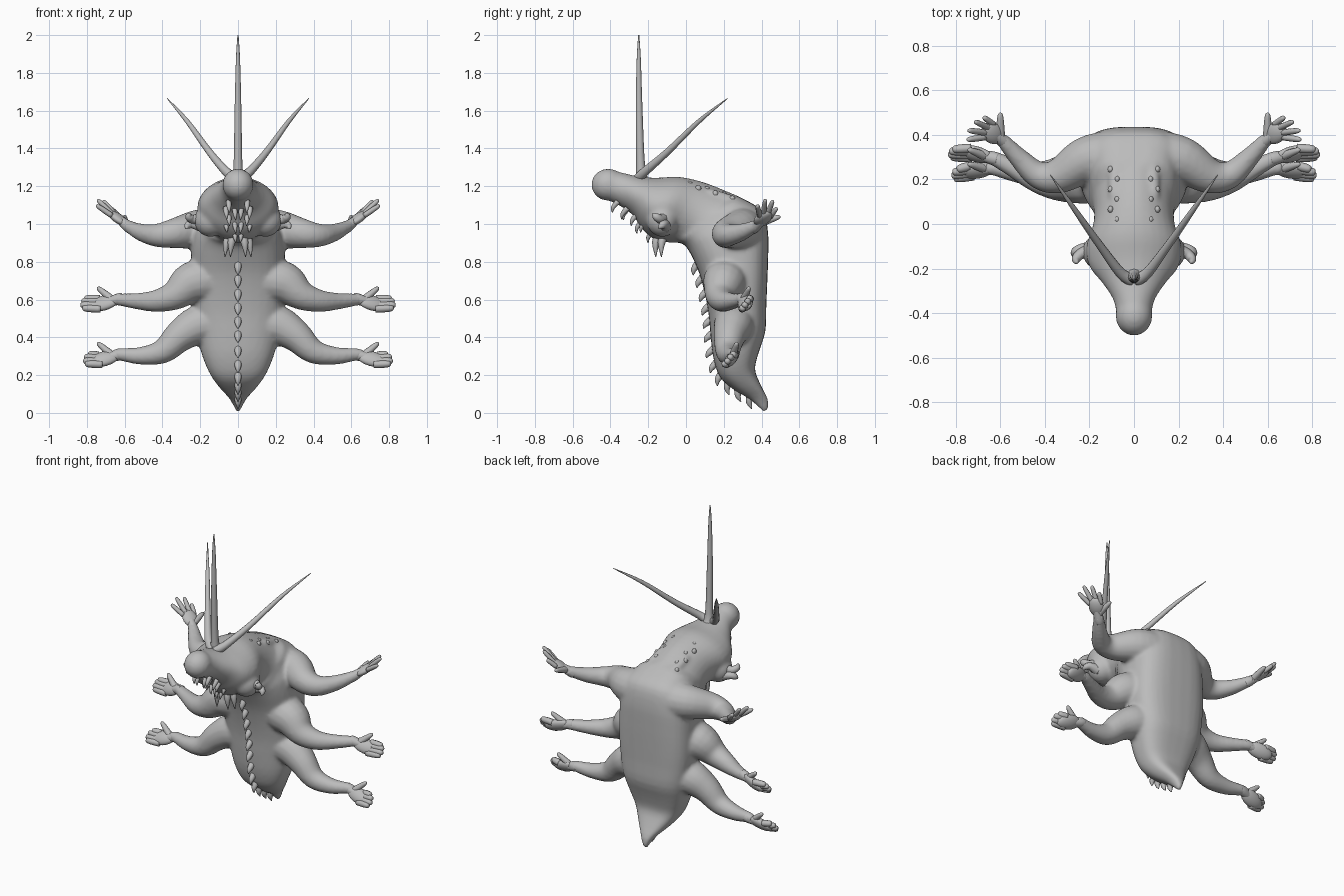
import bpy, bmesh, math
from mathutils import Vector, Matrix

if "Cube" in bpy.data.objects:
    bpy.data.objects.remove(bpy.data.objects["Cube"])

skin = bpy.data.materials.new("grey_skin")
skin.use_nodes = True
GREY = (0.5, 0.5, 0.5, 1)
skin.diffuse_color = GREY
skin.node_tree.nodes["Principled BSDF"].inputs["Base Color"].default_value = GREY


def smooth_path(keys, steps):
    """Catmull-Rom resampling of tuples of any length."""
    out = []
    for i in range(len(keys) - 1):
        a, b, c, d = (keys[max(i - 1, 0)], keys[i], keys[i + 1], keys[min(i + 2, len(keys) - 1)])
        for s in range(steps):
            t = s / steps
            out.append([q + t * (r - p) / 2 + t * t * (p - 2.5 * q + 2 * r - w / 2)
                        + t ** 3 * (1.5 * (q - r) + (w - p) / 2)
                        for p, q, r, w in zip(a, b, c, d)])
    return out + [list(keys[-1])]


def loft(bm, rings):
    rows = [[bm.verts.new(p) for p in ring] for ring in rings]
    n = len(rows[0])
    for a, b in zip(rows, rows[1:]):
        for i in range(n):
            bm.faces.new((a[i], a[(i + 1) % n], b[(i + 1) % n], b[i]))
    bm.faces.new(rows[0][::-1])
    bm.faces.new(rows[-1])


def tube(bm, keys, sides=12, steps=4, side=1):
    """Round limb through (x, y, z, radius) keys."""
    pts = smooth_path(keys, steps)
    pos = [Vector((p[0] * side, p[1], p[2])) for p in pts]
    whole = (pos[-1] - pos[0]).normalized()
    ref = min((Vector((1, 0, 0)), Vector((0, 1, 0)), Vector((0, 0, 1))), key=lambda v: abs(v.dot(whole)))
    rings = []
    for i, p in enumerate(pos):
        t = pos[min(i + 1, len(pos) - 1)] - pos[max(i - 1, 0)]
        u = t.cross(ref).normalized()
        v = t.cross(u).normalized()
        r = max(pts[i][3], 0.001)
        rings.append([p + r * (u * math.cos(k) + v * math.sin(k))
                      for k in (2 * math.pi * j / sides for j in range(sides))])
    loft(bm, rings)


def ball(bm, centre, size, rot=Matrix()):
    bmesh.ops.create_uvsphere(bm, u_segments=20, v_segments=12, radius=1,
                              matrix=Matrix.Translation(centre) @ rot @ Matrix.Diagonal((*size, 1)))


def finish(name, bm, mirror=False):
    bmesh.ops.recalc_face_normals(bm, faces=bm.faces)
    for f in bm.faces:
        f.smooth = True
    mesh = bpy.data.meshes.new(name)
    bm.to_mesh(mesh)
    bm.free()
    mesh.materials.append(skin)
    ob = bpy.data.objects.new(name, mesh)
    bpy.context.collection.objects.link(ob)
    if mirror:
        ob.modifiers.new("mirror", "MIRROR")
    return ob


# Trunk sections from tail to face: front y, front z, back y, back z, half width
TRUNK = [
    (.415, .0, .44, .03, .012), (.34, .07, .43, .08, .045), (.25, .125, .395, .15, .1),
    (.18, .19, .365, .23, .15), (.145, .29, .385, .32, .19), (.13, .41, .42, .43, .22),
    (.12, .52, .425, .56, .24), (.1, .63, .43, .68, .25), (.07, .74, .435, .82, .25),
    (.03, .83, .435, .95, .245), (0, .88, .41, 1.06, .23), (-.03, .9, .33, 1.12, .2),
    (-.07, .9, .2, 1.18, .18), (-.11, .905, .08, 1.225, .185), (-.17, .92, -.04, 1.25, .215),
    (-.23, .97, -.15, 1.245, .2), (-.28, 1.045, -.24, 1.25, .145), (-.34, 1.09, -.33, 1.27, .095),
    (-.4, 1.12, -.39, 1.285, .08)]
# Arm keys: x, y, z, radius
UPPER_ARM = [(.12, .3, .97, .12), (.22, .285, .97, .105), (.34, .215, .95, .08),
             (.43, .22, .94, .062), (.51, .29, .955, .047), (.575, .36, .985, .034), (.6, .385, 1.0, .03)]
MIDDLE_ARM = [(.14, .22, .71, .12), (.25, .2, .685, .112), (.34, .18, .62, .078),
              (.44, .2, .592, .058), (.54, .25, .592, .043), (.63, .295, .6, .033), (.66, .3, .595, .03)]
LOWER_ARM = [(.12, .26, .48, .11), (.22, .25, .46, .105), (.31, .23, .405, .085),
             (.4, .22, .325, .065), (.52, .23, .302, .047), (.63, .25, .31, .033), (.66, .25, .3, .03)]

# Body: trunk, head and arms fused into one soft skin
bm = bmesh.new()
sections = []
for yf, zf, yb, zb, w in smooth_path(TRUNK, 3):
    mid = Vector((0, (yf + yb) / 2, (zf + zb) / 2))
    half = Vector((0, (yb - yf) / 2, (zb - zf) / 2))
    ring = []
    for j in range(32):
        c, s = math.cos(math.tau * j / 32), math.sin(math.tau * j / 32)
        # broad flat back, rounder belly and hood
        power = 1.05 if yf < -.05 else .68 if s > 0 else .8
        ring.append(mid + Vector((w * math.copysign(abs(c) ** power, c), 0, 0))
                    + half * math.copysign(abs(s) ** power, s))
    sections.append(ring)
loft(bm, sections)
ball(bm, (0, -.412, 1.208), (.083, .09, .085))
for side in (1, -1):
    for arm in (UPPER_ARM, MIDDLE_ARM, LOWER_ARM):
        tube(bm, arm, 16, 4, side)
    # cheeks and nape ridges
    ball(bm, (side * .145, -.125, 1.02), (.088, .085, .088))
    tube(bm, [(.09, .12, 1.165, .025), (.085, .22, 1.13, .03), (.075, .33, 1.09, .025)], 10, 4, side)
body = finish("body", bm)
fuse = body.modifiers.new("fuse", "REMESH")
fuse.mode = "VOXEL"
fuse.voxel_size = .011
fuse.use_smooth_shade = True
soft = body.modifiers.new("soften", "SMOOTH")
soft.factor, soft.iterations = .5, 8


def hand(name, wrist, palm, tips, thumb, size, finger):
    """Flat palm with four fingers fanned toward the tips and one thumb."""
    bm = bmesh.new()
    wrist, palm, thumb = Vector(wrist), Vector(palm), Vector(thumb)
    tips = [Vector(t) for t in tips]
    along = (palm - wrist).normalized()
    across = tips[-1] - tips[0]
    across = (across - along * across.dot(along)).normalized()
    rot = Matrix((along, across, along.cross(across))).transposed().to_4x4()
    ball(bm, palm, size, rot)
    tube(bm, [(*(wrist - along * .03), .029), (*wrist, .03), (*palm, .02)])
    for i, tip in enumerate(tips):
        root = palm + along * .02 + across * size[1] * (i - 1.5) * .5
        tube(bm, [(*root, finger), (*root.lerp(tip, .55), finger), (*root.lerp(tip, .92), finger * .75),
                  (*tip, .002)], 8, 3)
    base = wrist.lerp(palm, .3)
    tube(bm, [(*base, .022), (*base.lerp(thumb, .5), .018), (*base.lerp(thumb, .9), .012), (*thumb, .003)], 8, 3)
    finish(name, bm, True)


PADDLE = (.085, .046, .028)
hand("upper_hands", (.585, .37, .99), (.635, .408, 1.03),
     [(.675, .48, 1.085), (.715, .46, 1.125), (.745, .42, 1.13), (.75, .378, 1.1)], (.6, .5, 1.04),
     (.062, .046, .024), .014)
hand("middle_hands", (.64, .297, .6), (.71, .314, .582),
     [(.815, .335, .605), (.83, .327, .592), (.835, .312, .572), (.825, .3, .555)], (.745, .335, .665), PADDLE, .02)
hand("lower_hands", (.64, .25, .305), (.71, .24, .286),
     [(.795, .245, .31), (.815, .232, .297), (.82, .217, .275), (.81, .203, .26)], (.745, .27, .372), PADDLE, .02)

# Three long feelers on the crown
bm = bmesh.new()
tube(bm, [(0, -.23, 1.22, .04), (0, -.24, 1.3, .024), (0, -.248, 1.6, .018), (0, -.25, 1.87, .011), (0, -.25, 2, .003)])
finish("centre_feeler", bm)
bm = bmesh.new()
tube(bm, [(.01, -.25, 1.24, .03), (.06, -.22, 1.275, .024), (.15, -.1, 1.38, .018),
          (.27, .07, 1.545, .012), (.375, .22, 1.665, .002)])
finish("side_feelers", bm, True)


def spike(bm, base, tip, r):
    base, tip = Vector(base), Vector(tip)
    middle = base.lerp(tip, .55) + Vector((0, -.01, 0))
    tube(bm, [(*base, r), (*middle, r * .75), (*tip, .002)], 8, 3)


# Row of hooked spikes down the belly to the tail
bm = bmesh.new()
belly = [Vector((0, p[0], p[1])) for p in smooth_path(TRUNK[:10], 6)]
travelled = 0
for a, b in zip(belly[3:], belly[4:]):
    travelled += (b - a).length
    if travelled > .062:
        travelled = 0
        up = (b - a).normalized()
        out = Vector((0, -up.z, up.y))
        spike(bm, a - out * .02 + up * .015, a + out * .035 - up * .035, .021)
finish("belly_spikes", bm)

# Chin bristles and mouth hooks under the hood
bm = bmesh.new()
for i in range(4):
    y, z, x = -.36 + i * .05, 1.1 - i * .035, .05 + .015 * (i % 2)
    spike(bm, (x, y, z + .02), (x * .9, y - .03, z - .04), .015)
for y, z in ((-.31, 1.06), (-.24, .99), (-.18, .94)):
    spike(bm, (.018, y, z + .02), (.012, y - .02, z - .04), .014)
for x, y in ((.035, -.14), (.06, -.11)):
    tube(bm, [(x * .6, y, .95, .024), (x, y - .02, .9, .02), (x * 1.15, y - .02, .825, .002)], 8, 3)
finish("mouth_bristles", bm, True)

# Stubby feelers on the cheeks
bm = bmesh.new()
tube(bm, [(.19, -.12, 1.03, .035), (.24, -.135, 1.025, .024), (.26, -.16, 1.04, .02), (.255, -.175, 1.055, .006)], 10)
tube(bm, [(.19, -.11, .99, .035), (.245, -.115, 1.0, .023), (.268, -.13, .99, .018), (.272, -.145, .975, .004)], 10)
finish("cheek_stubs", bm, True)

# Small warts on the nape
bm = bmesh.new()
for i in range(6):
    ball(bm, (.075 + .03 * (i % 2), .02 + i * .045, 1.21 - i * .014 - .008 * (i % 2)), (.013, .016, .018))
finish("nape_warts", bm, True)
